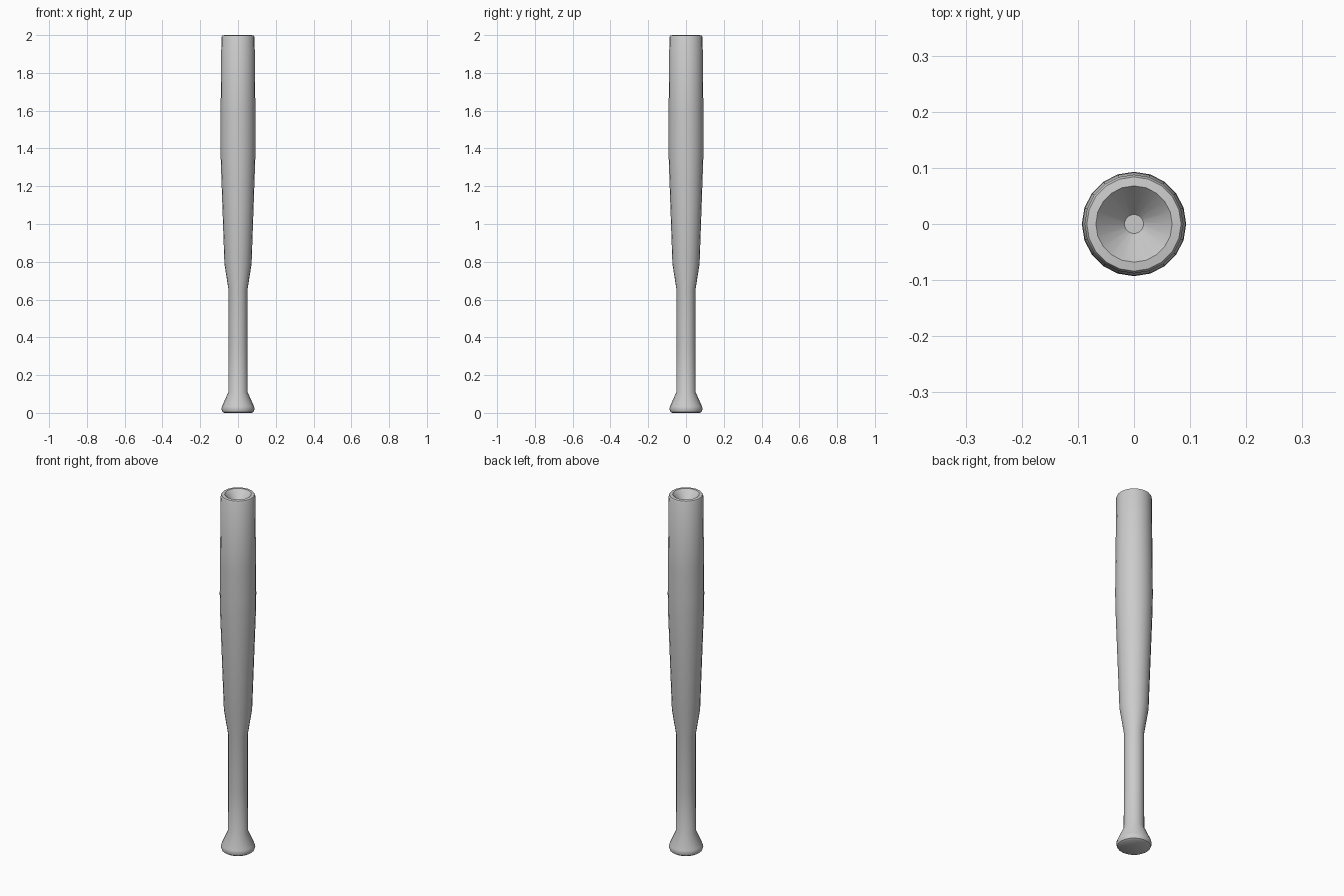
import bpy, bmesh, math

if "Cube" in bpy.data.objects:
    bpy.data.objects.remove(bpy.data.objects["Cube"])

SIDES = 20


def lathe(name, profile):
    """Revolve (radius, z) points around the z axis and cap both ends."""
    bm = bmesh.new()
    rings = []
    for r, z in profile:
        rings.append([bm.verts.new((r * math.cos(2 * math.pi * i / SIDES),
                                    r * math.sin(2 * math.pi * i / SIDES), z))
                      for i in range(SIDES)])
    for a, b in zip(rings, rings[1:]):
        for i in range(SIDES):
            j = (i + 1) % SIDES
            bm.faces.new((a[i], a[j], b[j], b[i]))
    bm.faces.new(rings[0][::-1])
    bm.faces.new(rings[-1])
    mesh = bpy.data.meshes.new(name)
    bm.to_mesh(mesh)
    bm.free()
    obj = bpy.data.objects.new(name, mesh)
    bpy.context.collection.objects.link(obj)
    bpy.context.view_layer.objects.active = obj
    obj.select_set(True)
    bpy.ops.object.shade_smooth_by_angle(angle=math.radians(35))
    return obj


lathe("bat", [
    # knob
    (0.074, 0.0), (0.083, 0.006), (0.088, 0.02), (0.085, 0.034), (0.051, 0.11),
    # handle
    (0.05, 0.35), (0.05, 0.65),
    # taper into barrel
    (0.072, 0.79), (0.092, 1.36), (0.093, 1.44), (0.092, 1.6), (0.088, 1.99),
    # rim and hollow cup at the end
    (0.084, 1.998), (0.068, 2.0), (0.017, 1.94),
])
